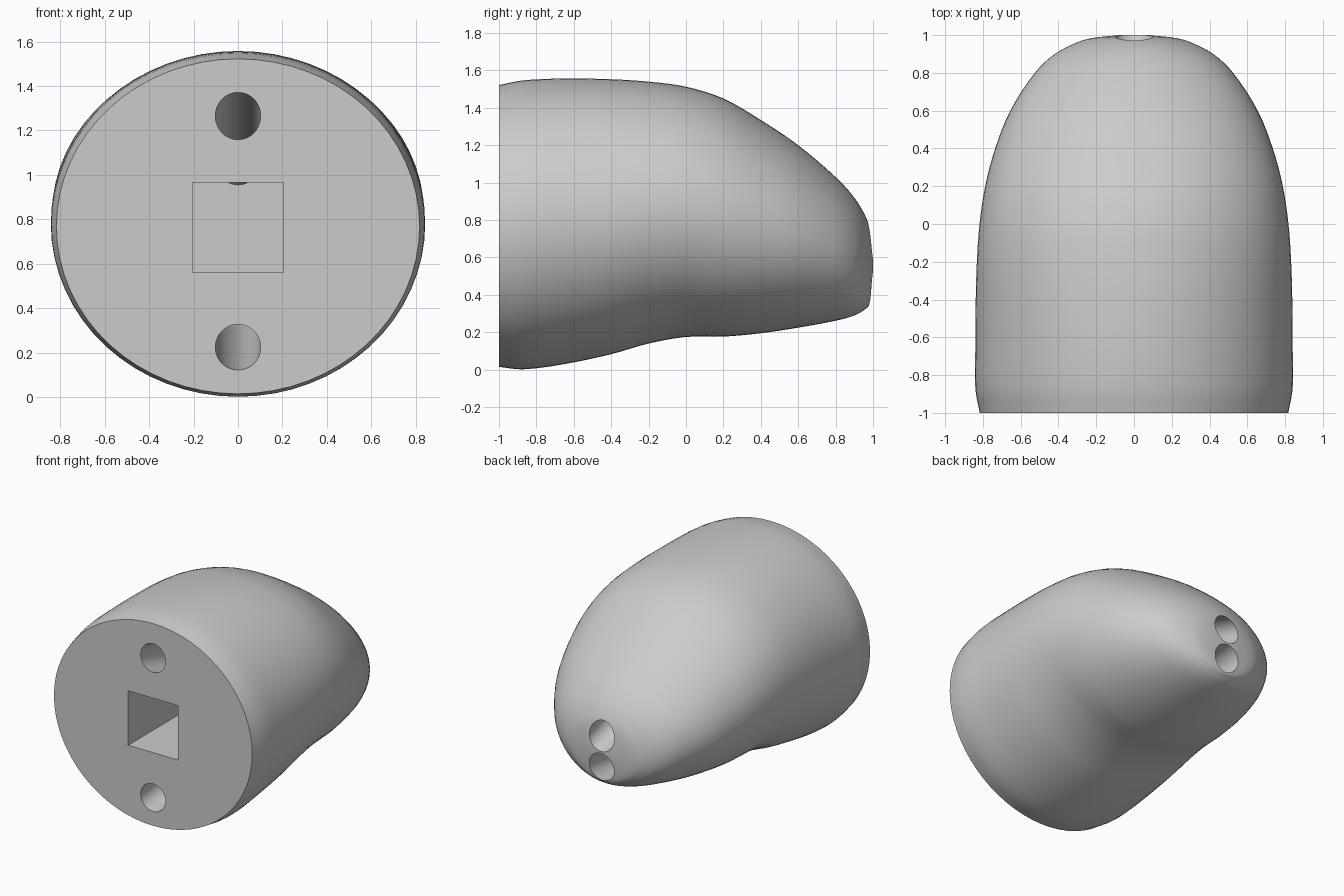
import bpy, bmesh, math
from mathutils import Vector

cube = bpy.data.objects.get("Cube")
if cube:
    bpy.data.objects.remove(cube, do_unlink=True)

SIDES = 64
STEPS = 4

grey = bpy.data.materials.new("plain grey")
grey.use_nodes = True
colour = (0.6, 0.6, 0.6, 1)
grey.diffuse_color = colour
grey.node_tree.nodes["Principled BSDF"].inputs["Base Color"].default_value = colour


def make_object(name, bm):
    bmesh.ops.recalc_face_normals(bm, faces=bm.faces)
    mesh = bpy.data.meshes.new(name)
    bm.to_mesh(mesh)
    bm.free()
    mesh.materials.append(grey)
    obj = bpy.data.objects.new(name, mesh)
    bpy.context.collection.objects.link(obj)
    return obj


def smooth_stations(points):
    """Catmull-Rom through the stations."""
    pts = [Vector(p) for p in points]
    out = []
    for i in range(len(pts) - 1):
        a, b = pts[i], pts[i + 1]
        before = pts[max(i - 1, 0)]
        after = pts[min(i + 2, len(pts) - 1)]
        # tangents scaled by the uneven spacing along y
        span = b[0] - a[0]
        ta = (b - before) * (span / (b[0] - before[0]))
        tb = (after - a) * (span / (after[0] - a[0]))
        for k in range(STEPS):
            t = k / STEPS
            out.append(a * (2*t**3 - 3*t**2 + 1) + ta * (t**3 - 2*t**2 + t)
                       + b * (3*t**2 - 2*t**3) + tb * (t**3 - t**2))
    out.append(pts[-1])
    return out


# Body stations: y, top z, bottom z, half width
stations = [
    (-1.0, 1.522, 0.015, 0.817), (-0.87, 1.547, 0.002, 0.84),
    (-0.65, 1.557, 0.03, 0.84), (-0.4, 1.553, 0.083, 0.838),
    (-0.2, 1.54, 0.14, 0.832), (0.0, 1.513, 0.175, 0.818),
    (0.2, 1.45, 0.177, 0.788), (0.4, 1.335, 0.195, 0.735),
    (0.6, 1.2, 0.225, 0.655), (0.8, 1.03, 0.262, 0.525),
    (0.9, 0.92, 0.29, 0.42), (0.96, 0.82, 0.325, 0.305),
    (0.985, 0.74, 0.365, 0.22), (1.0, 0.61, 0.5, 0.08),
]

# Rounded body lofted from oval rings
bm = bmesh.new()
rings = []
for y, top, bottom, half in smooth_stations(stations):
    mid, tall = (top + bottom) / 2, (top - bottom) / 2
    rings.append([bm.verts.new((half * math.sin(a), y, mid + tall * math.cos(a)))
                  for a in (math.tau * i / SIDES for i in range(SIDES))])
for r0, r1 in zip(rings, rings[1:]):
    for i in range(SIDES):
        j = (i + 1) % SIDES
        bm.faces.new((r0[i], r0[j], r1[j], r1[i]))
bm.faces.new(rings[0])
bm.faces.new(rings[-1])
body = make_object("rounded_body", bm)


def tunnel_cutter(name, start, end, radius):
    start, end = Vector(start), Vector(end)
    axis = end - start
    bm = bmesh.new()
    bmesh.ops.create_cone(bm, cap_ends=True, segments=48, radius1=radius,
                          radius2=radius, depth=axis.length * 1.3)
    obj = make_object(name, bm)
    obj.data.transform(axis.to_track_quat('Z', 'Y').to_matrix().to_4x4())
    obj.location = (start + end) / 2
    return obj


# Square socket and two tunnels running from the flat face to the nose
bm = bmesh.new()
bmesh.ops.create_cube(bm, size=1)
socket = make_object("socket_cutter", bm)
socket.scale = (0.41, 0.78, 0.405)
socket.location = (0, -0.70, 0.763)

cutters = [
    socket,
    tunnel_cutter("upper_tunnel_cutter", (0, -1, 1.265), (0, 0.985, 0.68), 0.102),
    tunnel_cutter("lower_tunnel_cutter", (0, -1, 0.225), (0, 0.985, 0.45), 0.102),
]

bpy.ops.object.select_all(action='DESELECT')
body.select_set(True)
bpy.context.view_layer.objects.active = body
bpy.context.view_layer.update()
for cutter in cutters:
    cutter.hide_render = True
    cut = body.modifiers.new(cutter.name, 'BOOLEAN')
    cut.operation = 'DIFFERENCE'
    cut.solver = 'EXACT'
    cut.object = cutter
    bpy.ops.object.modifier_apply(modifier=cut.name)
    bpy.data.objects.remove(cutter, do_unlink=True)

bpy.ops.object.shade_smooth_by_angle(angle=math.radians(40))
